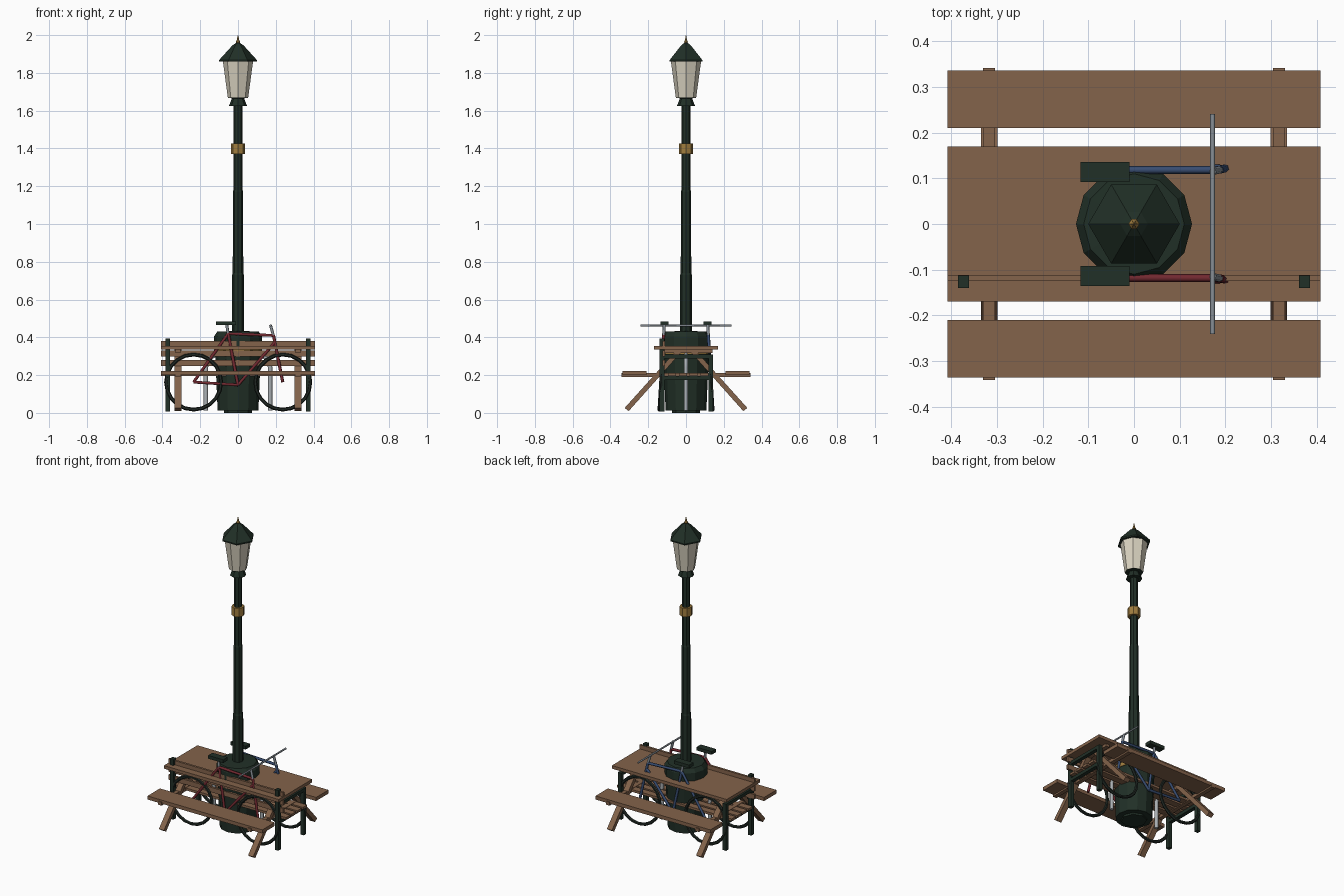
import bpy, math
from mathutils import Vector

if "Cube" in bpy.data.objects:
    bpy.data.objects.remove(bpy.data.objects["Cube"])

# ---- colours ----
def mat(name, r, g, b):
    m = bpy.data.materials.new(name)
    m.diffuse_color = (r, g, b, 1)
    m.use_nodes = True
    m.node_tree.nodes["Principled BSDF"].inputs["Base Color"].default_value = m.diffuse_color
    return m

GREEN = mat("dark green", 0.015, 0.029, 0.020)
TYRE = mat("tyre black", 0.014, 0.021, 0.017)
WOOD = mat("brown wood", 0.23, 0.125, 0.07)
RED = mat("red paint", 0.17, 0.022, 0.03)
BLUE = mat("blue paint", 0.04, 0.075, 0.17)
STEEL = mat("grey steel", 0.24, 0.27, 0.30)
SILVER = mat("pale steel", 0.40, 0.43, 0.45)
GOLD = mat("brass", 0.36, 0.21, 0.05)
GLASS = mat("cream glass", 0.70, 0.65, 0.53)


def mesh_object(name, verts, faces, material):
    me = bpy.data.meshes.new(name)
    me.from_pydata(verts, [], faces)
    me.materials.append(material)
    ob = bpy.data.objects.new(name, me)
    bpy.context.collection.objects.link(ob)
    return ob


def box(name, x, y, z, material):
    """Box from (min, max) ranges."""
    v = [(a, b, c) for a in x for b in y for c in z]
    f = [(0, 1, 3, 2), (4, 6, 7, 5), (0, 4, 5, 1), (2, 3, 7, 6), (0, 2, 6, 4), (1, 5, 7, 3)]
    return mesh_object(name, v, f, material)


def lathe(name, profile, sides, material):
    """Flat-sided turned shape from (radius, height) points, capped both ends."""
    v, f = [], []
    for r, z in profile:
        for i in range(sides):
            a = 2 * math.pi * i / sides
            v.append((r * math.cos(a), r * math.sin(a), z))
    for k in range(len(profile) - 1):
        for i in range(sides):
            j = (i + 1) % sides
            f.append((k * sides + i, k * sides + j, (k + 1) * sides + j, (k + 1) * sides + i))
    f.append(tuple(reversed(range(sides))))
    f.append(tuple(range((len(profile) - 1) * sides, len(profile) * sides)))
    return mesh_object(name, v, f, material)


def tube(name, paths, r, material):
    """Round tubes swept along one or more polylines."""
    cu = bpy.data.curves.new(name, 'CURVE')
    cu.dimensions = '3D'
    cu.bevel_depth = r
    cu.bevel_resolution = 1
    cu.use_fill_caps = True
    for pts in paths:
        s = cu.splines.new('POLY')
        s.points.add(len(pts) - 1)
        for p, co in zip(s.points, pts):
            p.co = (*co, 1)
    cu.materials.append(material)
    ob = bpy.data.objects.new(name, cu)
    bpy.context.collection.objects.link(ob)
    return ob


# ---- street lamp ----
lathe("lamp_base", [(0.075, 0), (0.075, 0.03), (0.04, 0.06)], 8, GREEN)
lathe("lamp_pole", [(0.032, 0.03), (0.031, 0.73), (0.028, 0.74), (0.027, 1.17),
                    (0.024, 1.18), (0.023, 1.66)], 8, GREEN)
lathe("pole_band", [(0.038, 1.37), (0.038, 1.425)], 8, GOLD)
lathe("lantern_collar", [(0.048, 1.625), (0.032, 1.665), (0.054, 1.668), (0.054, 1.674)], 8, GREEN)
lathe("lantern_glass", [(0.054, 1.67), (0.08, 1.862)], 8, GLASS)
lathe("lantern_roof", [(0.10, 1.86), (0.10, 1.868), (0.03, 1.945), (0.012, 1.958)], 6, GREEN)
lathe("lantern_finial", [(0.007, 1.955), (0.012, 1.963), (0.007, 1.972), (0.001, 2.0)], 6, GOLD)

# ---- litter bin around the lamp foot ----
lathe("bin_body", [(0.108, 0.012), (0.122, 0.35)], 12, GREEN)
lathe("bin_band", [(0.125, 0.312), (0.126, 0.335)], 12, GOLD)
lathe("bin_lid", [(0.127, 0.345), (0.127, 0.405), (0.110, 0.43), (0.045, 0.433)], 12, GREEN)

# ---- picnic table ----
box("table_top", (-0.408, 0.408), (-0.17, 0.17), (0.335, 0.355), WOOD)
for s, side in ((-1, "front"), (1, "back")):
    box(f"table_seat_{side}", (-0.408, 0.408), sorted((s * 0.21, s * 0.336)), (0.20, 0.223), WOOD)
for x, end in ((-0.317, "left"), (0.317, "right")):
    box(f"seat_beam_{end}", (x - 0.013, x + 0.013), (-0.341, 0.341), (0.19, 0.212), WOOD)
    box(f"top_beam_{end}", (x - 0.013, x + 0.013), (-0.14, 0.14), (0.318, 0.336), WOOD)
    for s, side in ((-1, "front"), (1, "back")):
        # slanted leg: parallelogram section extruded along x
        prof = [(0.303, 0.010), (0.325, 0.010 + 0.016), (0.046, 0.336), (0.012, 0.336)]
        v = [(x + d, s * y, z) for d in (-0.018, 0.018) for y, z in prof]
        f = [(0, 1, 2, 3), (7, 6, 5, 4)] + [(i, i + 4, (i + 1) % 4 + 4, (i + 1) % 4) for i in range(4)]
        mesh_object(f"table_leg_{end}_{side}", v, f, WOOD)

# ---- park bench ----
for x, end in ((-0.373, "left"), (0.373, "right")):
    xr = (x - 0.012, x + 0.012)
    box(f"bench_back_post_{end}", xr, (-0.14, -0.113), (0.008, 0.395), GREEN)
    box(f"bench_front_leg_{end}", xr, (0.118, 0.143), (0.008, 0.30), GREEN)
    box(f"bench_arm_{end}", xr, (-0.13, 0.143), (0.288, 0.308), GREEN)
    box(f"bench_seat_rail_{end}", xr, (-0.13, 0.13), (0.175, 0.195), GREEN)
for i, z in enumerate((0.248, 0.299, 0.35)):
    box(f"bench_back_slat_{i}", (-0.408, 0.408), (-0.125, -0.111), (z, z + 0.031), WOOD)
for i in range(4):
    y = -0.095 + i * 0.057
    box(f"bench_seat_slat_{i}", (-0.408, 0.408), (y, y + 0.043), (0.195, 0.21), WOOD)

# ---- bicycle stand ----
arc = [(0.17 - 0.07 * (1 - math.cos(a)), 0, 0.24 + 0.07 * math.sin(a))
       for a in (math.pi / 2 * i / 5 for i in range(6))]
half = [(0.17, 0, 0.012)] + arc
tube("bicycle_stand", [half + [(-x, y, z) for x, y, z in reversed(half)]], 0.012, SILVER)

# ---- two leaning bicycles ----
LEAN = 0.06


def bicycle(s, paint, label):
    def P(x, z):
        return (x, s * (0.143 - LEAN * z), z)
    rear, front = P(-0.235, 0.163), P(0.237, 0.163)
    crank, seat, head = P(0, 0.148), P(-0.052, 0.42), P(0.188, 0.41)
    low_head = P(0.196, 0.375)
    tube(f"{label}_frame", [(crank, seat), (seat, head), (crank, low_head), (rear, crank),
                            (rear, seat), (head, front)], 0.0085, paint)
    tube(f"{label}_stem", [(P(0.172, 0.465), P(0.190, 0.40)), (seat, P(-0.06, 0.468))], 0.008, STEEL)
    h = Vector(P(0.172, 0.463))
    tube(f"{label}_handlebar", [(h - Vector((0, 0.125, 0)), h + Vector((0, 0.125, 0)))], 0.0055, STEEL)
    y = s * 0.114
    box(f"{label}_saddle", (-0.117, -0.010), (y - 0.022, y + 0.022), (0.464, 0.485), GREEN)
    for c, end in ((rear, "rear"), (front, "front")):
        bpy.ops.mesh.primitive_torus_add(major_segments=20, minor_segments=6,
                                         major_radius=0.146, minor_radius=0.010, location=c,
                                         rotation=(math.pi / 2 + s * math.atan(LEAN), 0, 0))
        ob = bpy.context.object
        ob.name = f"{label}_{end}_wheel"
        ob.data.materials.append(TYRE)


bicycle(-1, RED, "red_bicycle")
bicycle(1, BLUE, "blue_bicycle")
